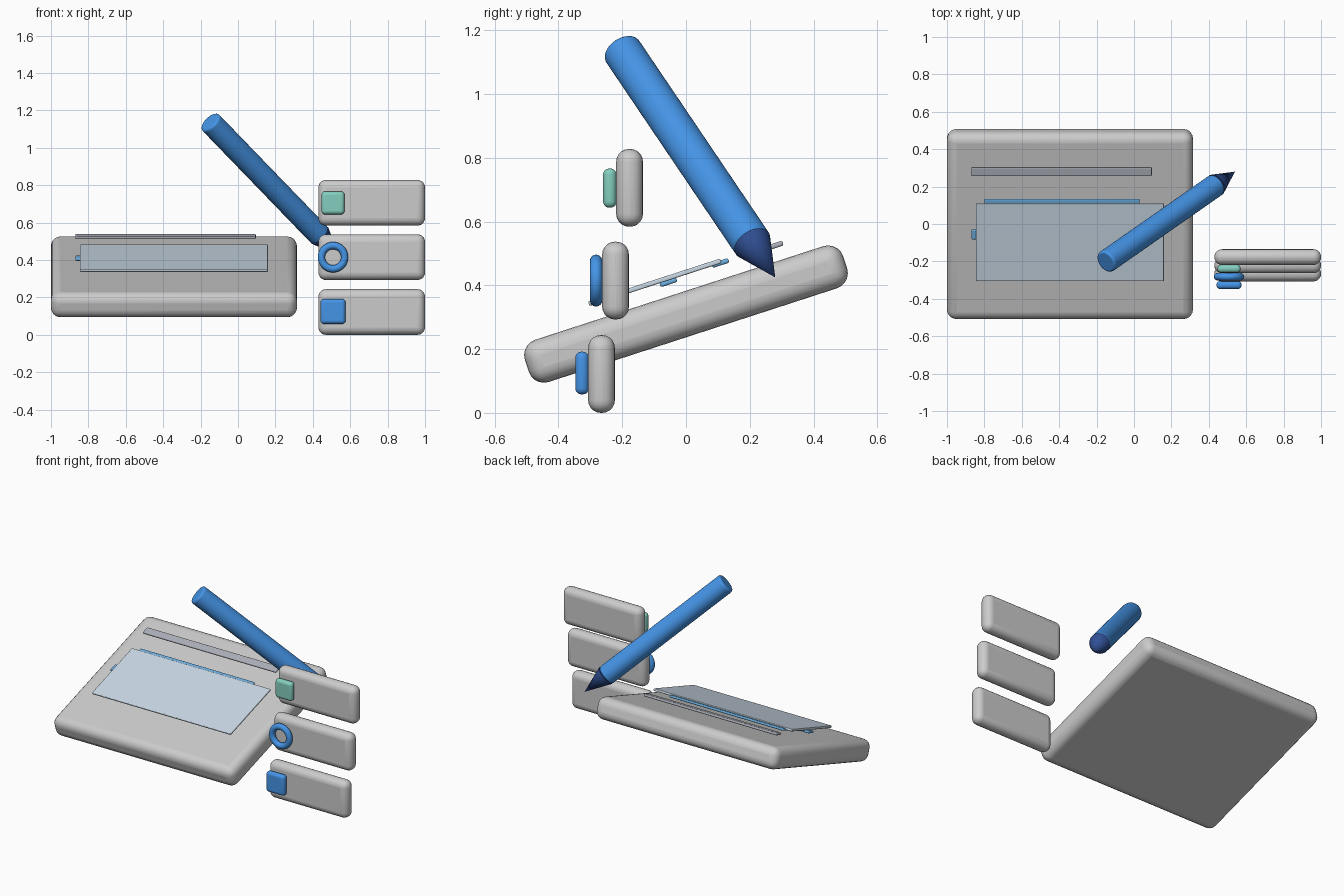
import bpy, math
from mathutils import Vector, Matrix

if "Cube" in bpy.data.objects:
    bpy.data.objects.remove(bpy.data.objects["Cube"])


def material(name, rgb):
    m = bpy.data.materials.new(name)
    m.diffuse_color = (*rgb, 1)
    m.use_nodes = True
    m.node_tree.nodes["Principled BSDF"].inputs["Base Color"].default_value = m.diffuse_color
    return m


BLUE = material("blue", (0.06, 0.30, 0.80))
NAVY = material("navy", (0.03, 0.08, 0.30))
TEAL = material("teal", (0.23, 0.62, 0.52))
SKY = material("sky", (0.15, 0.43, 0.75))
PALE = material("pale_blue", (0.58, 0.68, 0.77))
SLATE = material("slate", (0.42, 0.44, 0.50))


def finish(name, mat, bevel=0, segments=5):
    o = bpy.context.object
    o.name = name
    if mat:
        o.data.materials.append(mat)
    if bevel:
        b = o.modifiers.new("round", 'BEVEL')
        b.width, b.segments = bevel, segments
        b.limit_method = 'ANGLE'
        b.angle_limit = math.radians(40)
    bpy.ops.object.shade_smooth_by_angle(angle=math.radians(35))
    return o


def box(name, centre, size, bevel, mat=None):
    bpy.ops.mesh.primitive_cube_add(size=1, location=centre)
    o = bpy.context.object
    o.scale = size
    bpy.ops.object.transform_apply(location=False, rotation=False, scale=True)
    return finish(name, mat, bevel)


# Tilted tablet: parts placed in its local frame, then swung up
TILT = Matrix.Translation((-0.3425, 0, 0.31)) @ Matrix.Rotation(math.radians(18), 4, 'X')


def tilted(name, x0, x1, v, w, depth, thick, bevel, mat=None):
    o = box(name, (0, 0, 0), (x1 - x0, depth, thick), bevel, mat)
    o.matrix_world = TILT @ Matrix.Translation(((x0 + x1) / 2 + 0.3425, v, w))


tilted("tablet_body", -1.0, 0.315, 0, 0, 1.05, 0.139, 0.05)
tilted("screen_sheet", -0.845, 0.16, -0.062, 0.125, 0.436, 0.015, 0.005, PALE)
tilted("upper_line", -0.80, 0.03, 0.152, 0.119, 0.055, 0.015, 0.006, SKY)
tilted("lower_line", -0.87, -0.10, -0.022, 0.112, 0.055, 0.015, 0.006, SKY)
tilted("header_bar", -0.87, 0.095, 0.333, 0.118, 0.05, 0.016, 0.006, SLATE)

# Stylus: cylinder barrel with a cone nib, from cap to tip
cap, tip = Vector((-0.151, -0.203, 1.14)), Vector((0.54, 0.28, 0.425))
axis = (tip - cap).normalized()
turn = axis.to_track_quat('Z', 'Y').to_euler()
neck = tip - axis * 0.165
bpy.ops.mesh.primitive_cylinder_add(vertices=48, radius=0.062, depth=(neck - cap).length,
                                    location=(cap + neck) / 2, rotation=turn)
finish("stylus_barrel", BLUE, 0.012, 3)
bpy.ops.mesh.primitive_cone_add(vertices=48, radius1=0.062, radius2=0, depth=0.165,
                                location=(neck + tip) / 2, rotation=turn)
finish("stylus_nib", NAVY)

# Floating cards stepping back as they rise
for label, y, z in (("bottom", -0.265, 0.122), ("middle", -0.221, 0.415), ("top", -0.177, 0.706)):
    box(label + "_card", (0.715, y, z), (0.57, 0.084, 0.244), 0.04)

# Card icons
box("top_icon", (0.508, -0.239, 0.705), (0.123, 0.042, 0.123), 0.019, TEAL)
box("bottom_icon", (0.508, -0.326, 0.125), (0.134, 0.042, 0.134), 0.019, BLUE)
bpy.ops.mesh.primitive_torus_add(major_radius=0.062, minor_radius=0.0195, major_segments=48,
                                 minor_segments=16, location=(0.508, -0.282, 0.415),
                                 rotation=(math.pi / 2, 0, 0))
finish("ring_icon", BLUE)
